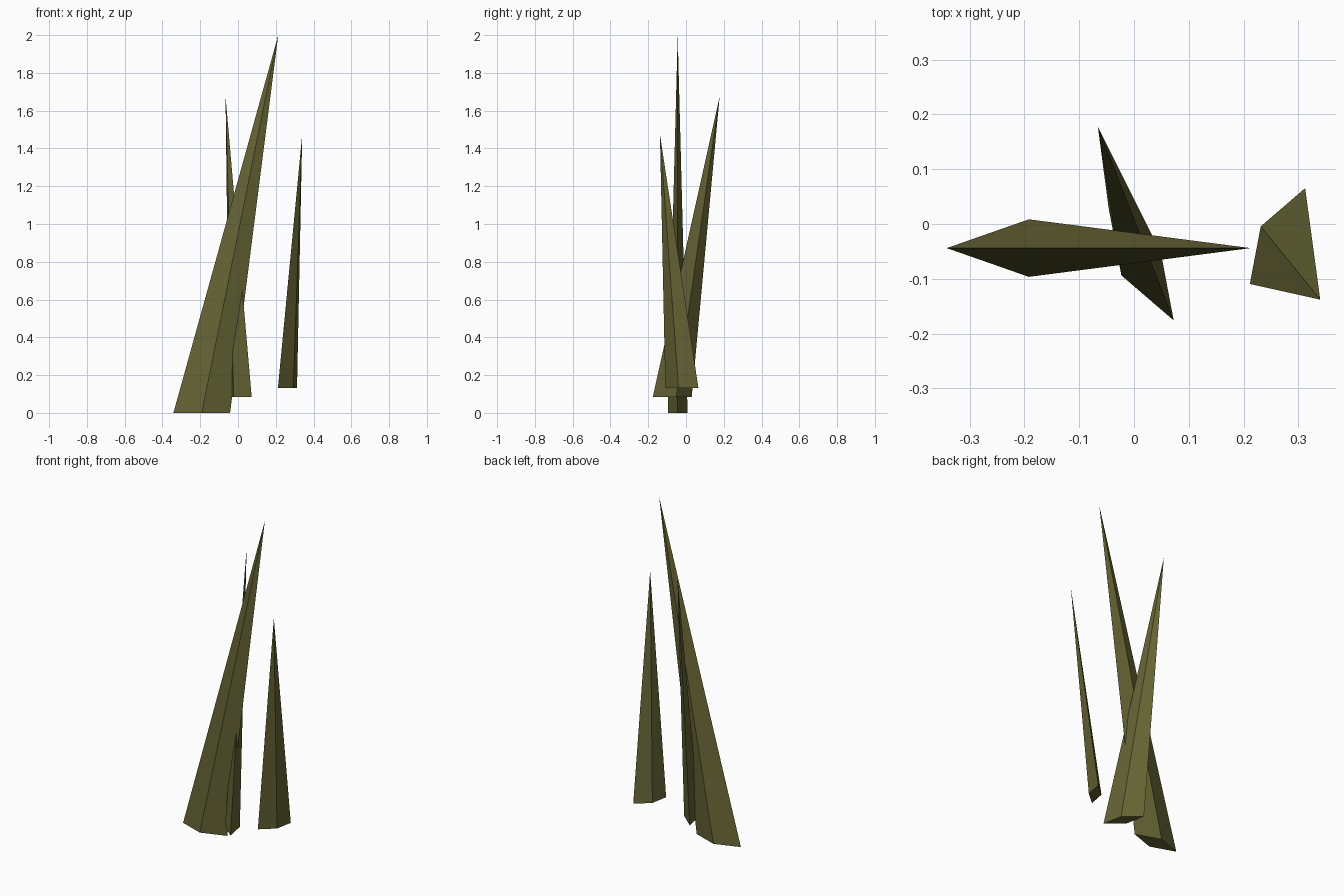
import bpy
import bmesh
from math import radians
from mathutils import Matrix, Vector

cube = bpy.data.objects.get("Cube")
if cube:
    bpy.data.objects.remove(cube, do_unlink=True)

# Single olive colour for all the blades
OLIVE = (0.13, 0.125, 0.034, 1.0)
olive = bpy.data.materials.new("olive_green")
olive.use_nodes = True
olive.diffuse_color = OLIVE
olive.node_tree.nodes["Principled BSDF"].inputs["Base Color"].default_value = OLIVE

WIDTH_RATIO = 0.35  # short diagonal of the diamond base / long diagonal


def blade(name, base, half_length, angle, tip):
    """Leaning spike: a closed diamond base drawn up to a single tip."""
    bm = bmesh.new()
    place = (Matrix.Translation(base)
             @ Matrix.Rotation(radians(angle), 4, "Z")
             @ Matrix.Diagonal((half_length, half_length * WIDTH_RATIO, 1, 1)))
    corners = [bm.verts.new(place @ Vector(c))
               for c in ((1, 0, 0), (0, 1, 0), (-1, 0, 0), (0, -1, 0))]
    point = bm.verts.new(tip)
    bm.faces.new(corners[::-1])
    for i in range(4):
        bm.faces.new((corners[i], corners[(i + 1) % 4], point))
    bmesh.ops.recalc_face_normals(bm, faces=bm.faces)
    mesh = bpy.data.meshes.new(name)
    bm.to_mesh(mesh)
    bm.free()
    mesh.materials.append(olive)
    obj = bpy.data.objects.new(name, mesh)
    bpy.context.collection.objects.link(obj)
    return obj


# Tall blade leaning to the left, rear blade, and short outer blade
blade("tall_grass_blade", (-0.192, -0.044, 0), 0.15, 0, (0.213, -0.044, 2))
blade("rear_grass_blade", (0.013, -0.073, 0.083), 0.119, -60, (-0.066, 0.178, 1.675))
blade("short_grass_blade", (0.262, -0.022, 0.133), 0.101, 60, (0.34, -0.138, 1.475))
